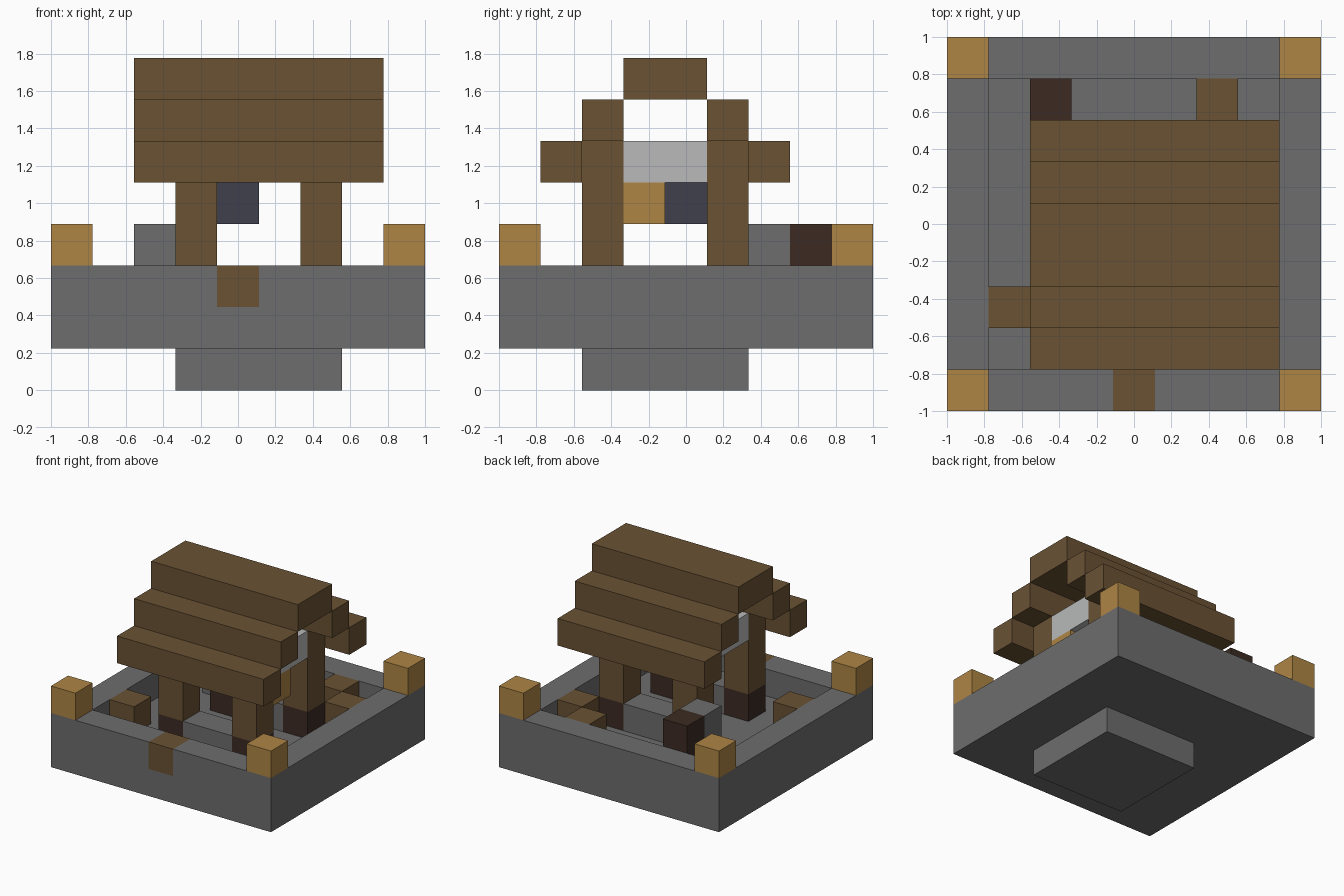
import bpy
import bmesh
from mathutils import Vector

U = 2 / 9  # size of one building block

cube = bpy.data.objects.get("Cube")
if cube:
    bpy.data.objects.remove(cube, do_unlink=True)


def material(name, r, g, b):
    m = bpy.data.materials.new(name)
    m.use_nodes = True
    m.diffuse_color = (r, g, b, 1)
    m.node_tree.nodes["Principled BSDF"].inputs["Base Color"].default_value = (r, g, b, 1)
    return m


stone = material("grey stone", .153, .153, .153)
wood = material("brown wood", .144, .084, .034)
dark = material("dark wood", .045, .024, .016)
amber = material("amber", .423, .235, .06)
steel = material("dark blue steel", .051, .051, .076)
pale = material("pale grey", .48, .49, .485)


def block(name, mat, corner, size=(1, 1, 1)):
    """Box given by its lowest grid corner and its size in blocks."""
    bm = bmesh.new()
    bmesh.ops.create_cube(bm, size=1)
    low, span = Vector(corner), Vector(size)
    for v in bm.verts:
        for a in range(3):
            v.co[a] = (low[a] + (v.co[a] + .5) * span[a]) * U - (1 if a < 2 else 0)
    mesh = bpy.data.meshes.new(name)
    bm.to_mesh(mesh)
    bm.free()
    mesh.materials.append(mat)
    ob = bpy.data.objects.new(name, mesh)
    bpy.context.collection.objects.link(ob)


# Foundation, courtyard floor and surrounding wall
block("foundation", stone, (3, 2, 0), (4, 4, 1))
block("courtyard_floor", stone, (0, 0, 1), (9, 9, 1))
block("back_wall", stone, (0, 8, 2), (9, 1, 1))
for side, x in (("right", 0), ("left", 8)):
    block(side + "_wall", stone, (x, 1, 2), (1, 7, 1))
for side, x in (("right", 0), ("left", 5)):
    block("front_wall_" + side, stone, (x, 0, 2), (4, 1, 1))
block("entrance_step", wood, (4, 0, 2))

# Corner lamps
for x in (0, 8):
    for y in (0, 8):
        block("corner_lamp", amber, (x, y, 3))

# Posts with dark feet, and low stone walls between them
for y in (2, 5):
    for x in (3, 6):
        block("post_foot", dark, (x, y, 2))
        block("post", wood, (x, y, 3), (1, 1, 3))
    block("low_wall", stone, (4, y, 2), (2, 1, 1))

# Stepped roof
for y, z, depth in ((1, 5, 1), (2, 6, 1), (3, 7, 2), (5, 6, 1), (6, 5, 1)):
    block("roof_step", wood, (2, y, z), (6, depth, 1))

# Cross beam, crank and bucket
block("cross_beam", pale, (3, 3, 5), (4, 2, 1))
block("crank", amber, (6, 3, 4))
block("bucket", steel, (4, 4, 4))

# Loose items in the courtyard
for x, y in ((1, 2), (6, 7), (7, 6)):
    block("crate", wood, (x, y, 2))
block("stone_pile", stone, (2, 6, 2), (1, 1, 2))
block("dark_barrel", dark, (2, 7, 2), (1, 1, 2))
